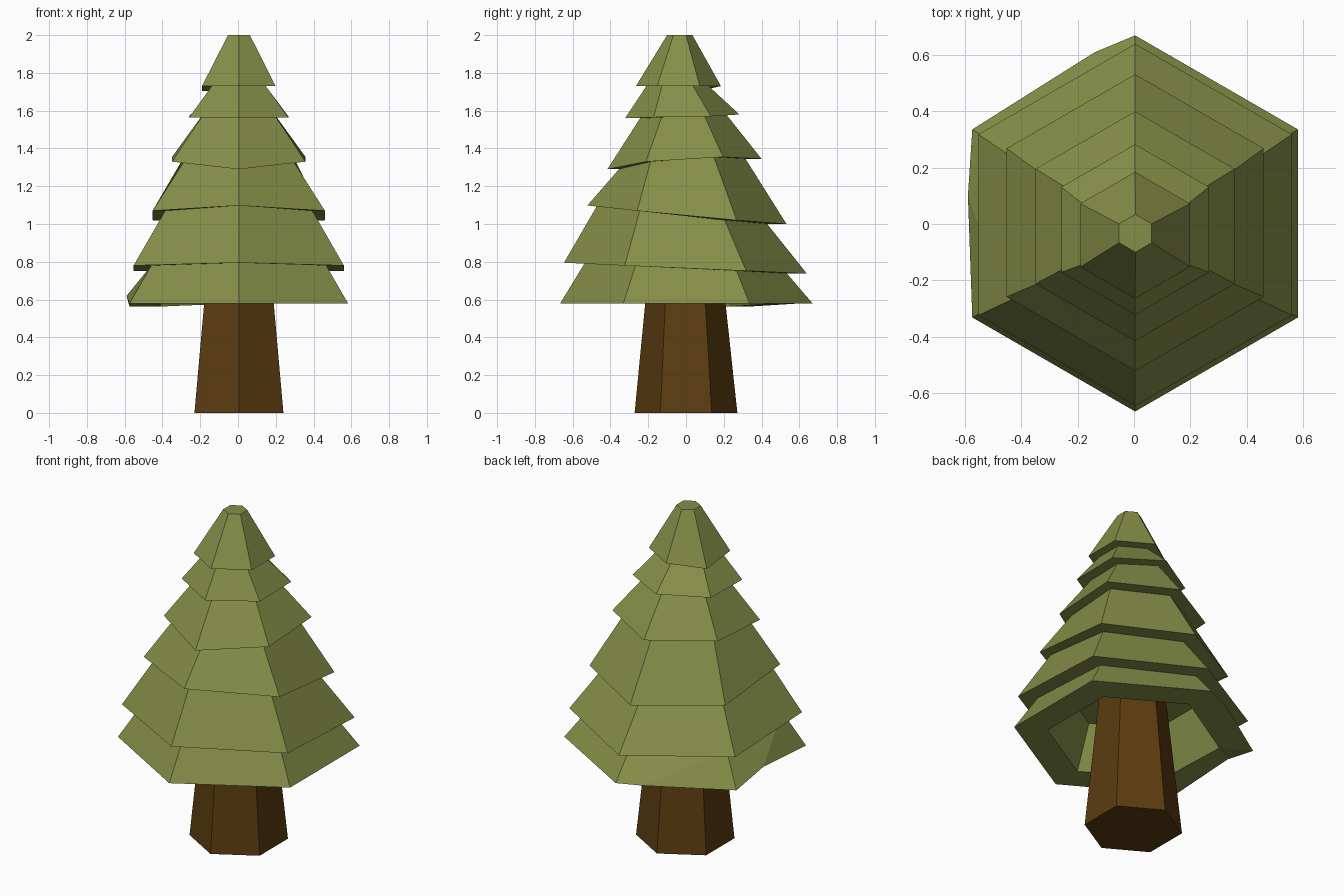
import bpy, bmesh, math
from mathutils import Vector

if "Cube" in bpy.data.objects:
    bpy.data.objects.remove(bpy.data.objects["Cube"])

SIDES = 6  # corners start at the front (-y) and run counter-clockwise


def material(name, rgb):
    m = bpy.data.materials.new(name)
    m.diffuse_color = (*rgb, 1)
    m.use_nodes = True
    m.node_tree.nodes["Principled BSDF"].inputs["Base Color"].default_value = m.diffuse_color
    return m


def ring(bm, r, cx, cy, heights):
    """Hexagonal ring; heights is one z or one z per corner."""
    if not isinstance(heights, (list, tuple)):
        heights = [heights] * SIDES
    out = []
    for i, z in enumerate(heights):
        a = math.radians(-90 + 60 * i)
        out.append(bm.verts.new((cx + r * math.cos(a), cy + r * math.sin(a), z)))
    return out


def loft(bm, rings):
    """Skin consecutive rings, listed from top to bottom."""
    for up, low in zip(rings, rings[1:]):
        for i in range(SIDES):
            j = (i + 1) % SIDES
            bm.faces.new((up[i], low[i], low[j], up[j]))


def finish(bm, name, mat):
    me = bpy.data.meshes.new(name)
    bm.normal_update()
    bm.to_mesh(me)
    bm.free()
    me.materials.append(mat)
    ob = bpy.data.objects.new(name, me)
    bpy.context.collection.objects.link(ob)
    return ob


green = material("leaf green", (0.235, 0.275, 0.065))
brown = material("bark brown", (0.105, 0.045, 0.005))

# Trunk: tapered hexagon
bm = bmesh.new()
rings = [ring(bm, 0.185, 0.005, -0.005, 0.85), ring(bm, 0.272, 0.005, 0, 0)]
loft(bm, rings)
bm.faces.new(rings[0])
bm.faces.new(rings[1][::-1])
finish(bm, "trunk", brown)

# Foliage tiers, top to bottom: rim radius, rim centre y, rim heights
# (front, front right, back right, back, back left, front left),
# then radius and centre y of the next tier's top under this rim
tiers = [
    (0.225, -0.040, [1.73, 1.73, 1.73, 1.73, 1.705, 1.73], 0.165, -0.045),
    (0.303, -0.020, [1.56, 1.565, 1.57, 1.58, 1.57, 1.565], 0.228, -0.015),
    (0.408, -0.008, [1.29, 1.33, 1.355, 1.345, 1.355, 1.33], 0.335, -0.02),
    (0.527, 0.005, [1.098, 1.07, 1.02, 1.0, 1.02, 1.07], 0.450, -0.02),
    (0.643, -0.003, [0.795, 0.78, 0.752, 0.737, 0.752, 0.78], 0.535, 0.0),
    (0.668, 0.002, [0.58, 0.58, 0.58, 0.58, 0.563, 0.58], 0.48, 0.0),
]
bm = bmesh.new()
rings = [ring(bm, 0.067, 0.005, -0.033, 2.0)]
for r, cy, zs, inner, inner_cy in tiers:
    rings.append(ring(bm, r, 0.004, cy, zs))
    rings.append(ring(bm, inner, 0.004, inner_cy, zs))
# Hollow under the lowest tier, closing on the trunk
rings.append(ring(bm, 0.38, 0.005, 0, 0.84))
rings.append(ring(bm, 0.17, 0.005, 0, 0.84))
loft(bm, rings)
bm.faces.new(rings[0])

# Ragged extra corners in the lowest rim, at the back left
rim = rings[-4]
for a, b, spot in ((4, 5, (-0.59, 0.10, 0.62)), (3, 4, (-0.14, 0.61, 0.58))):
    edge = bm.edges.get((rim[a], rim[b]))
    _, v = bmesh.utils.edge_split(edge, rim[a], 0.5)
    v.co = Vector(spot)
bmesh.ops.triangulate(bm, faces=[f for f in bm.faces if len(f.verts) == 5])
finish(bm, "foliage", green)
